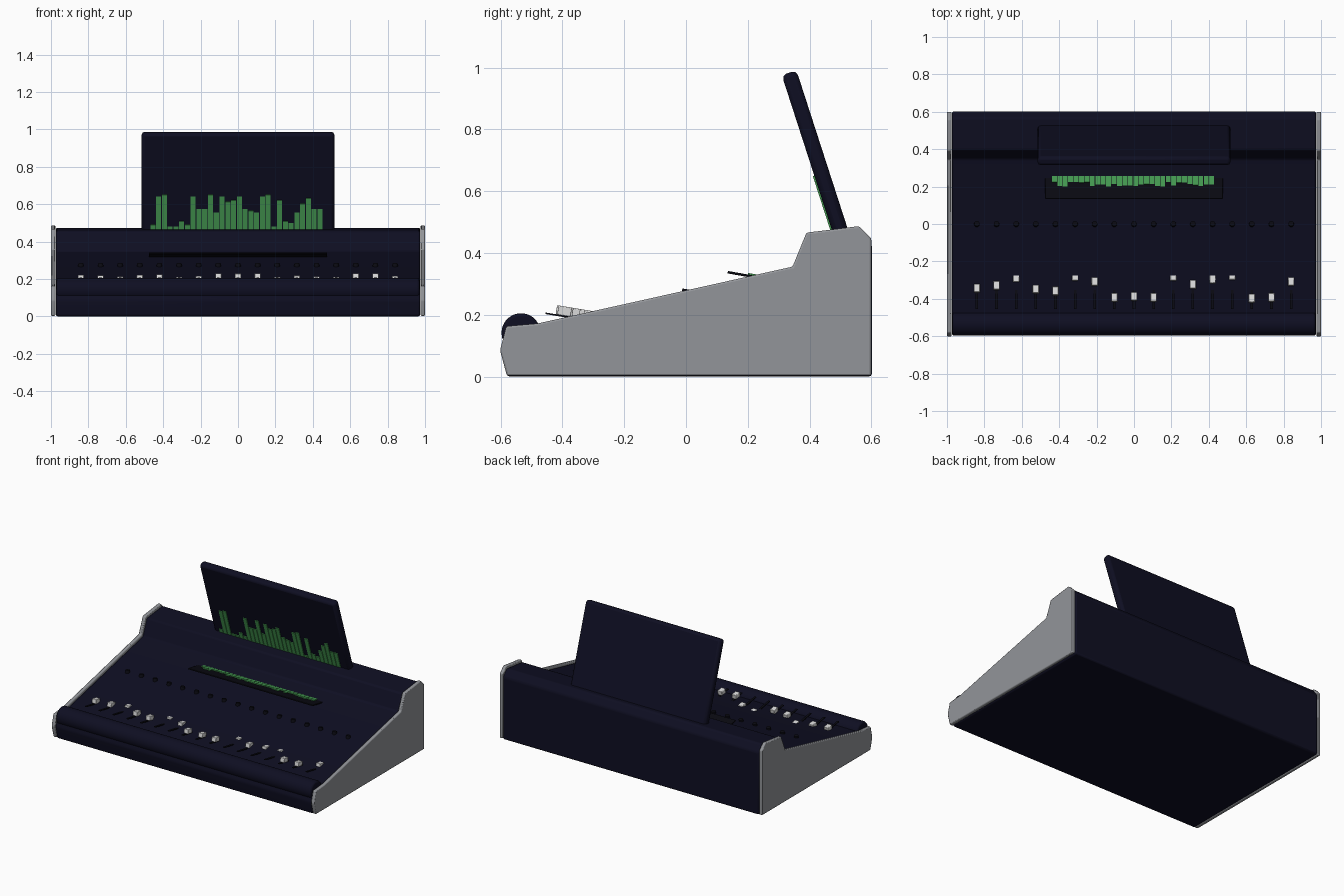
import bpy, bmesh, math
from mathutils import Matrix, Vector

if "Cube" in bpy.data.objects:
    bpy.data.objects.remove(bpy.data.objects["Cube"])


def mat(name, col):
    m = bpy.data.materials.new(name)
    m.diffuse_color = (*col, 1)
    m.use_nodes = True
    m.node_tree.nodes["Principled BSDF"].inputs["Base Color"].default_value = m.diffuse_color
    return m


NAVY = mat("dark navy", (0.0045, 0.0045, 0.016))
GREY = mat("panel grey", (0.29, 0.30, 0.32))
BLACK = mat("slot black", (0.003, 0.003, 0.006))
WHITE = mat("cap white", (0.70, 0.70, 0.70))
GREEN = mat("meter green", (0.06, 0.33, 0.085))


def finish(name, bm, m, bevel=0, segs=2):
    bmesh.ops.recalc_face_normals(bm, faces=bm.faces)
    me = bpy.data.meshes.new(name)
    bm.to_mesh(me)
    bm.free()
    me.materials.append(m)
    ob = bpy.data.objects.new(name, me)
    bpy.context.collection.objects.link(ob)
    if bevel:
        b = ob.modifiers.new("bevel", 'BEVEL')
        b.width, b.segments, b.limit_method = bevel, segs, 'ANGLE'
        b.angle_limit = math.radians(20)
    bpy.context.view_layer.objects.active = ob
    ob.select_set(True)
    bpy.ops.object.shade_smooth_by_angle(angle=math.radians(35))
    ob.select_set(False)
    return ob


def extrude_x(name, profile, x0, x1, m, bevel):
    bm = bmesh.new()
    f = bm.faces.new([bm.verts.new((x0, y, z)) for y, z in profile])
    ext = bmesh.ops.extrude_face_region(bm, geom=[f])["geom"]
    bmesh.ops.translate(bm, vec=(x1 - x0, 0, 0),
                        verts=[v for v in ext if isinstance(v, bmesh.types.BMVert)])
    return finish(name, bm, m, bevel)


def boxes(name, items, frame, m, bevel=0):
    """Boxes (centre, size) placed in a tilted local frame."""
    bm = bmesh.new()
    for c, s in items:
        bmesh.ops.create_cube(bm, size=1, matrix=frame @ Matrix.Translation(c) @ Matrix.Diagonal((*s, 1)))
    return finish(name, bm, m, bevel)


def frame(y, z, tilt):
    return Matrix.Translation((0, y, z)) @ Matrix.Rotation(tilt, 4, 'X')


# side panels
side = [(-0.58, 0.003), (0.6, 0.003), (0.6, 0.447), (0.56, 0.487), (0.39, 0.466),
        (0.345, 0.356), (-0.48, 0.172), (-0.582, 0.163), (-0.602, 0.085)]
for sgn, label in ((-1, "left"), (1, "right")):
    extrude_x(label + "_side_panel", side, sgn * 0.976, sgn * 1.0, GREY, 0.006)

# console body
body = [(-0.58, 0), (0.602, 0), (0.602, 0.43), (0.565, 0.475), (0.395, 0.456),
        (0.35, 0.346), (-0.48, 0.162), (-0.577, 0.153), (-0.597, 0.085)]
extrude_x("console_body", body, -0.974, 0.974, NAVY, 0.01)

# armrest roll
bm = bmesh.new()
bmesh.ops.create_cone(bm, cap_ends=True, segments=48, radius1=0.063, radius2=0.063, depth=1.94,
                      matrix=frame(-0.534, 0.142, 0) @ Matrix.Rotation(math.pi / 2, 4, 'Y'))
finish("armrest", bm, NAVY, 0.01)

# fader slots and caps: their plane dips towards the back
TILT = -0.165
xs = [(i - 8) * 0.105 for i in range(17)]
cap_y = [-0.345, -0.33, -0.29, -0.35, -0.36, -0.283, -0.31, -0.395, -0.39, -0.395,
         -0.283, -0.325, -0.297, -0.278, -0.4, -0.395, -0.31]
fader = frame(-0.455, 0.205, TILT)
boxes("fader_slots", [((x, 0.07, 0), (0.014, 0.14, 0.005)) for x in xs], fader, BLACK)
boxes("fader_caps", [((x, y + 0.455, 0.017), (0.033, 0.044, 0.03))
                     for x, y in zip(xs, cap_y)], fader, WHITE, 0.003)

# channel knobs
bm = bmesh.new()
for x in xs:
    bmesh.ops.create_cone(bm, cap_ends=True, segments=16, radius1=0.016, radius2=0.014, depth=0.03,
                          matrix=Matrix.Translation((x, 0, 0.268)) @ Matrix.Rotation(TILT, 4, 'X'))
finish("channel_knobs", bm, BLACK)

# level meter heights, shared by the screen and the strip display
levels = [0.03, 0.19, 0.2, 0.02, 0.02, 0.05, 0.03, 0.19, 0.12, 0.12, 0.2, 0.1, 0.19, 0.16, 0.17,
          0.19, 0.12, 0.11, 0.1, 0.19, 0.2, 0.02, 0.17, 0.05, 0.04, 0.1, 0.15, 0.18, 0.12, 0.12]

# strip display on the desk
strip = frame(0.135, 0.338, -0.175)
boxes("strip_display", [((0, 0.075, 0), (0.95, 0.15, 0.008))], strip, BLACK, 0.002)
bars = []
for i, h in enumerate(levels):
    n = 0.033 + 0.13 * h
    bars.append(((-0.426 + i * 0.029, 0.135 - n / 2 - 0.01, 0.006), (0.026, n, 0.006)))
boxes("strip_meter_bars", bars, strip, GREEN)

# tilted screen, leaning forward
LEAN = math.atan2(0.165, 0.51)
screen = frame(0.5, 0.47, LEAN)
boxes("screen", [((0, 0, 0.24), (1.03, 0.05, 0.6))], screen, NAVY, 0.016)
boxes("screen_meter_bars", [((-0.455 + i * 0.0308, -0.027, h / 2 - 0.01), (0.027, 0.006, h * 0.98 + 0.02))
                            for i, h in enumerate(levels)], screen, GREEN)
